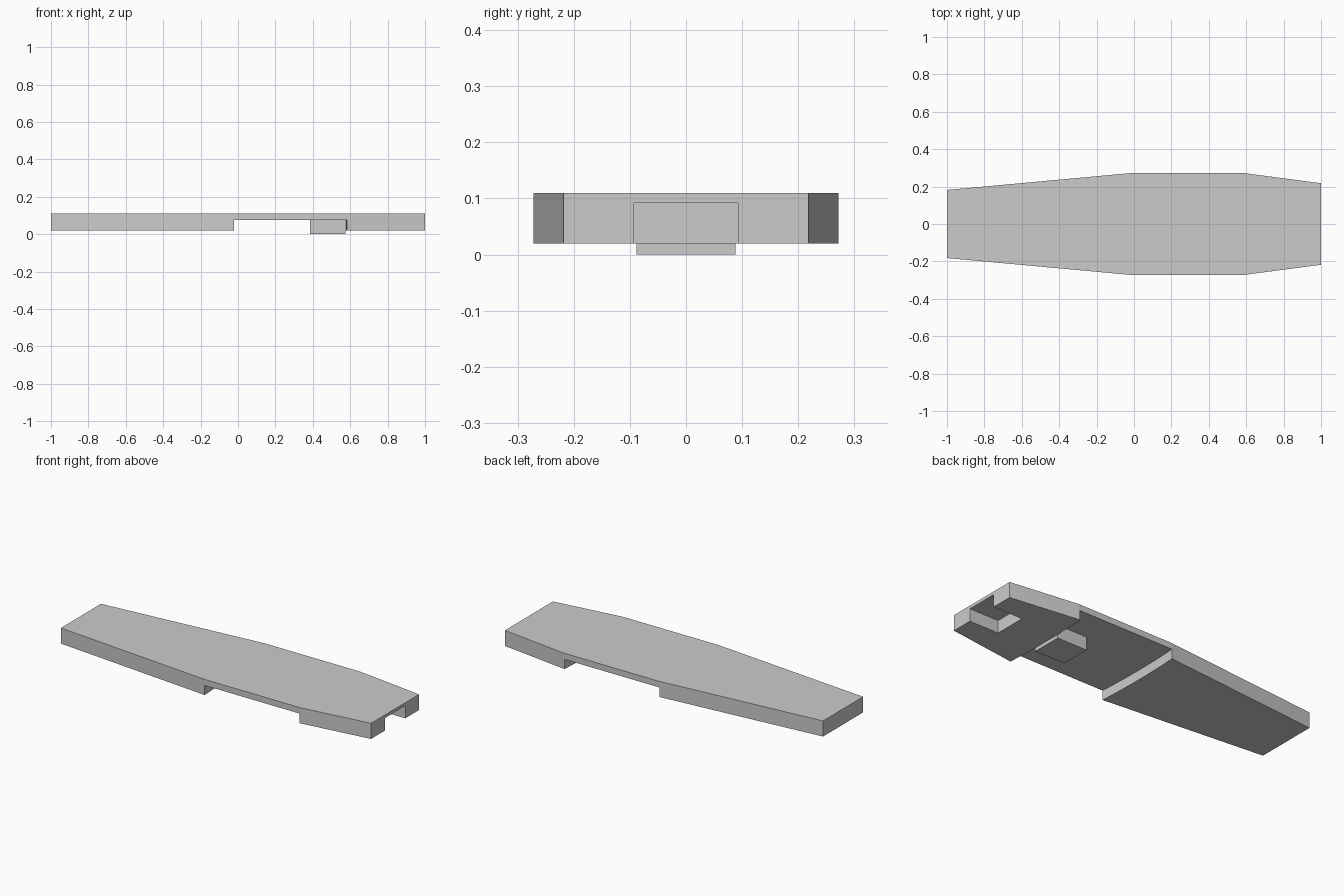
import bpy
import bmesh

old = bpy.data.objects.get("Cube")
if old:
    bpy.data.objects.remove(old, do_unlink=True)

grey = bpy.data.materials.new("plain grey")
grey.use_nodes = True
colour = (0.6, 0.6, 0.6, 1)
grey.diffuse_color = colour
grey.node_tree.nodes["Principled BSDF"].inputs["Base Color"].default_value = colour


def prism(name, outline, bottom, top):
    """Extrude a plan outline between two heights."""
    bm = bmesh.new()
    face = bm.faces.new([bm.verts.new((x, y, bottom)) for x, y in outline])
    ext = bmesh.ops.extrude_face_region(bm, geom=[face])
    verts = [v for v in ext["geom"] if isinstance(v, bmesh.types.BMVert)]
    bmesh.ops.translate(bm, verts=verts, vec=(0, 0, top - bottom))
    bmesh.ops.recalc_face_normals(bm, faces=bm.faces)
    mesh = bpy.data.meshes.new(name)
    bm.to_mesh(mesh)
    bm.free()
    mesh.materials.append(grey)
    obj = bpy.data.objects.new(name, mesh)
    bpy.context.collection.objects.link(obj)
    return obj


def rectangle(x0, x1, half):
    return [(x0, -half), (x1, -half), (x1, half), (x0, half)]


def arc(x, half, bulge, steps=12):
    """Shallow curve across the width, bowed towards -x in the middle."""
    ts = [2 * i / steps - 1 for i in range(steps + 1)]
    return [(x - bulge * (1 - t * t), half * t) for t in ts]


def cut(target, cutter):
    mod = target.modifiers.new(cutter.name, "BOOLEAN")
    mod.operation = "DIFFERENCE"
    mod.solver = "EXACT"
    mod.object = cutter
    cutter.hide_render = True
    cutter.hide_viewport = True
    cutter.display_type = "WIRE"


# Tapered slab
side = [(-1, 0.182), (-0.02, 0.272), (0.59, 0.272), (1, 0.218)]
plan = [(x, -y) for x, y in side] + side[::-1]
slab = prism("tapered_slab", plan, 0.02, 0.11)

# Wide recess under the middle, with gently curved end walls
recess_plan = arc(0.584, 0.3, 0.01) + arc(-0.02, 0.3, 0.01)[::-1]
cut(slab, prism("recess_cutter", recess_plan, -0.05, 0.075))

# Open slot in the tail
cut(slab, prism("slot_cutter", rectangle(0.815, 1.1, 0.093), -0.05, 0.092))

# Small block hanging in the recess
prism("hanging_block", rectangle(0.385, 0.575, 0.088), 0, 0.08)
